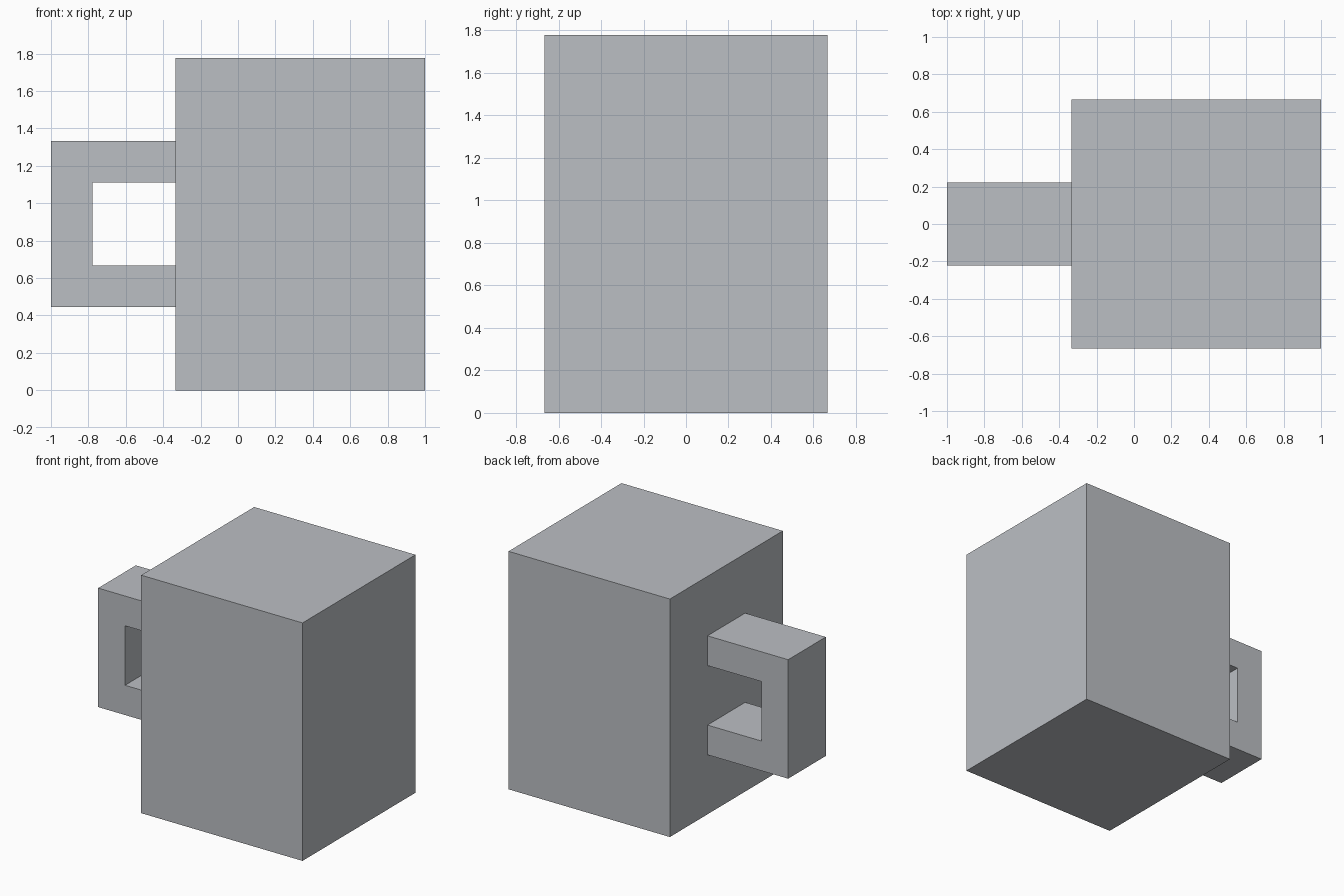
import bpy
import bmesh

if "Cube" in bpy.data.objects:
    bpy.data.objects.remove(bpy.data.objects["Cube"])

U = 2 / 9  # grid unit the model is laid out on

grey = bpy.data.materials.new("light_grey")
grey.diffuse_color = (0.5, 0.52, 0.55, 1)
grey.use_nodes = True
grey.node_tree.nodes["Principled BSDF"].inputs["Base Color"].default_value = grey.diffuse_color


def prism(name, profile, depth):
    """Extrude an (x, z) profile along y, centred on y = 0."""
    bm = bmesh.new()
    face = bm.faces.new([bm.verts.new((x * U, -depth * U / 2, z * U)) for x, z in profile])
    moved = bmesh.ops.extrude_face_region(bm, geom=[face])["geom"]
    verts = [v for v in moved if isinstance(v, bmesh.types.BMVert)]
    bmesh.ops.translate(bm, verts=verts, vec=(0, depth * U, 0))
    bmesh.ops.recalc_face_normals(bm, faces=bm.faces)
    mesh = bpy.data.meshes.new(name)
    bm.to_mesh(mesh)
    bm.free()
    mesh.materials.append(grey)
    obj = bpy.data.objects.new(name, mesh)
    bpy.context.collection.objects.link(obj)
    return obj


# Solid block body of the mug
prism("mug_body", [(-1.5, 0), (4.5, 0), (4.5, 8), (-1.5, 8)], 6)

# C-shaped handle on the left side
prism("mug_handle", [(-1.5, 2), (-1.5, 3), (-3.5, 3), (-3.5, 5),
                     (-1.5, 5), (-1.5, 6), (-4.5, 6), (-4.5, 2)], 2)
